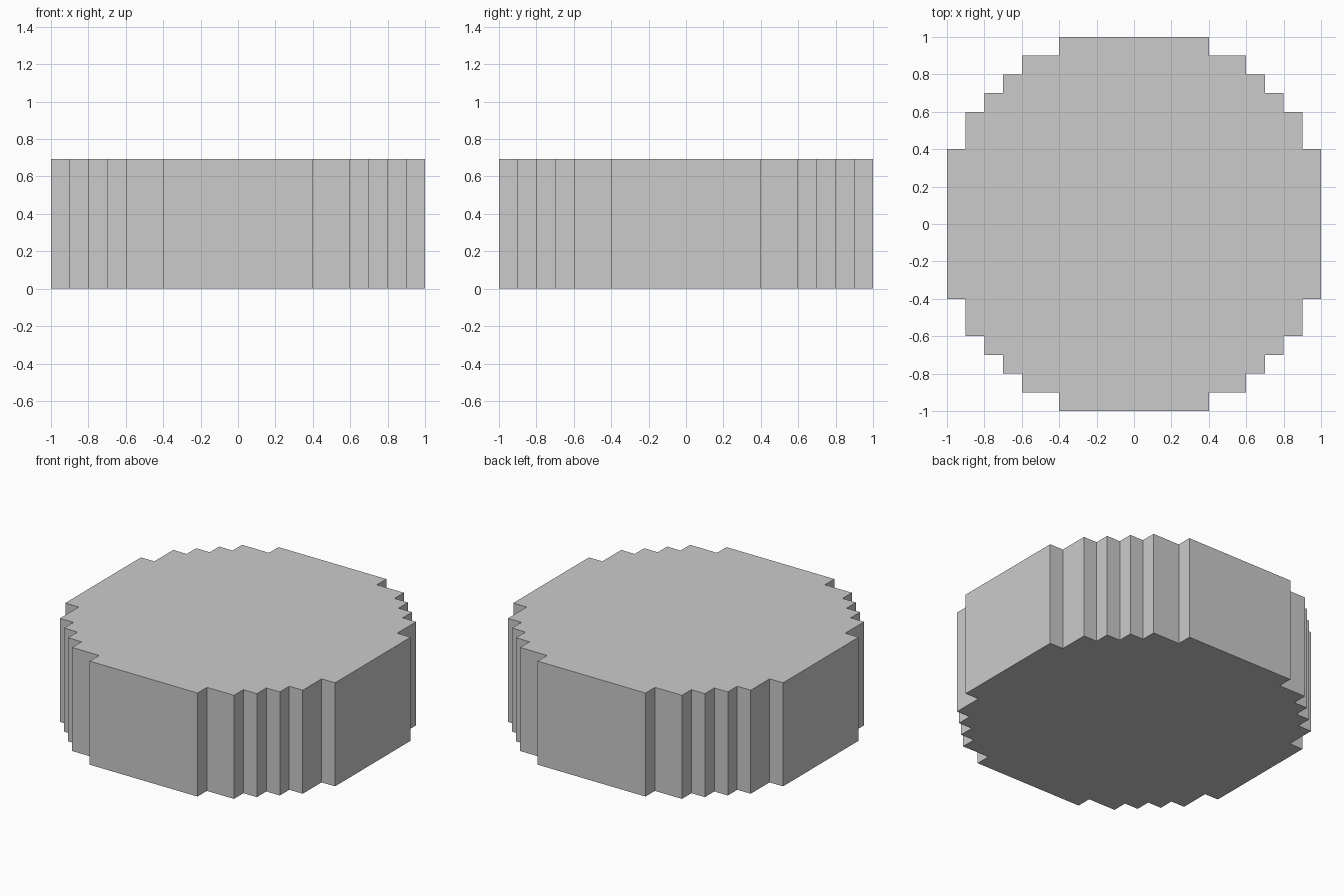
import bpy, bmesh

if "Cube" in bpy.data.objects:
    bpy.data.objects.remove(bpy.data.objects["Cube"])

HEIGHT = 0.694

# Stepped outline of one quarter, counter-clockwise from the right side
quarter = [(1, .4), (.9, .4), (.9, .6), (.8, .6), (.8, .7), (.7, .7),
           (.7, .8), (.6, .8), (.6, .9), (.4, .9), (.4, 1)]

# Repeat the quarter by turning it 90 degrees at a time
outline = []
for _ in range(4):
    outline += quarter
    quarter = [(-y, x) for x, y in quarter]

# Stepped round block: base face extruded upward
bm = bmesh.new()
base = bm.faces.new([bm.verts.new((x, y, 0)) for x, y in outline])
top = bmesh.ops.extrude_face_region(bm, geom=[base], use_keep_orig=True)
verts = [v for v in top["geom"] if isinstance(v, bmesh.types.BMVert)]
bmesh.ops.translate(bm, verts=verts, vec=(0, 0, HEIGHT))
bmesh.ops.recalc_face_normals(bm, faces=bm.faces)

mesh = bpy.data.meshes.new("stepped_round_block")
bm.to_mesh(mesh)
bm.free()
bpy.context.collection.objects.link(bpy.data.objects.new("stepped_round_block", mesh))
